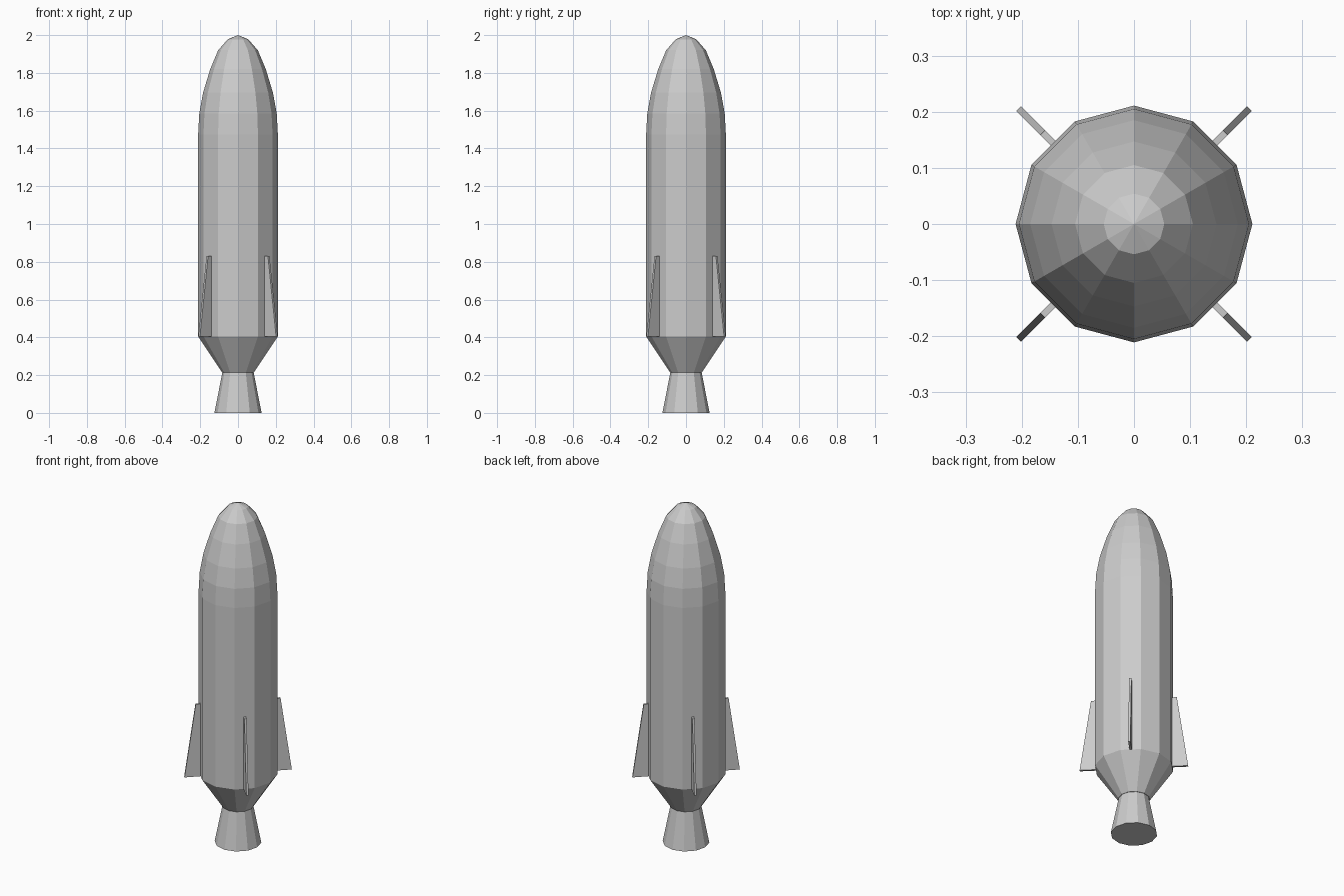
import bpy, bmesh
from math import sin, cos, pi

if "Cube" in bpy.data.objects:
    bpy.data.objects.remove(bpy.data.objects["Cube"])

SIDES = 12


def finish(name, bm):
    bmesh.ops.recalc_face_normals(bm, faces=bm.faces)
    mesh = bpy.data.meshes.new(name)
    bm.to_mesh(mesh)
    bm.free()
    obj = bpy.data.objects.new(name, mesh)
    bpy.context.collection.objects.link(obj)
    return obj


def lathe(name, profile):
    """Revolve (radius, z) points, bottom to top; radius 0 makes a tip."""
    bm = bmesh.new()
    rings = []
    for r, z in profile:
        n = SIDES if r > 0 else 1
        rings.append([bm.verts.new((r * cos(2 * pi * i / SIDES), r * sin(2 * pi * i / SIDES), z))
                      for i in range(n)])
    for a, b in zip(rings, rings[1:]):
        for i in range(SIDES):
            j = (i + 1) % SIDES
            bm.faces.new((a[i], a[j], b[0]) if len(b) == 1 else (a[i], a[j], b[j], b[i]))
    for ring in (rings[0], rings[-1]):
        if len(ring) > 1:
            bm.faces.new(ring)
    return finish(name, bm)


def fin(name, angle):
    """Thin tapered plate set radially at the given angle."""
    outline = [(0.19, 0.405), (0.291, 0.405), (0.23, 0.83), (0.19, 0.83)]
    half = 0.006
    bm = bmesh.new()
    near, far = [[bm.verts.new((r, y, z)) for r, z in outline] for y in (-half, half)]
    bm.faces.new(near)
    bm.faces.new(far)
    for i in range(4):
        j = (i + 1) % 4
        bm.faces.new((near[i], near[j], far[j], far[i]))
    obj = finish(name, bm)
    obj.rotation_euler.z = angle
    return obj


# hull: tapered tail, straight body and rounded nose
lathe("hull", [(0.085, 0.215), (0.211, 0.405), (0.211, 1.475), (0.205, 1.585),
               (0.185, 1.695), (0.147, 1.82), (0.105, 1.92), (0.054, 1.978), (0, 2.0)])

# engine nozzle
lathe("nozzle", [(0.125, 0), (0.082, 0.218)])

# four diagonal fins
for k in range(4):
    fin(f"fin_{k + 1}", pi / 4 + k * pi / 2)
